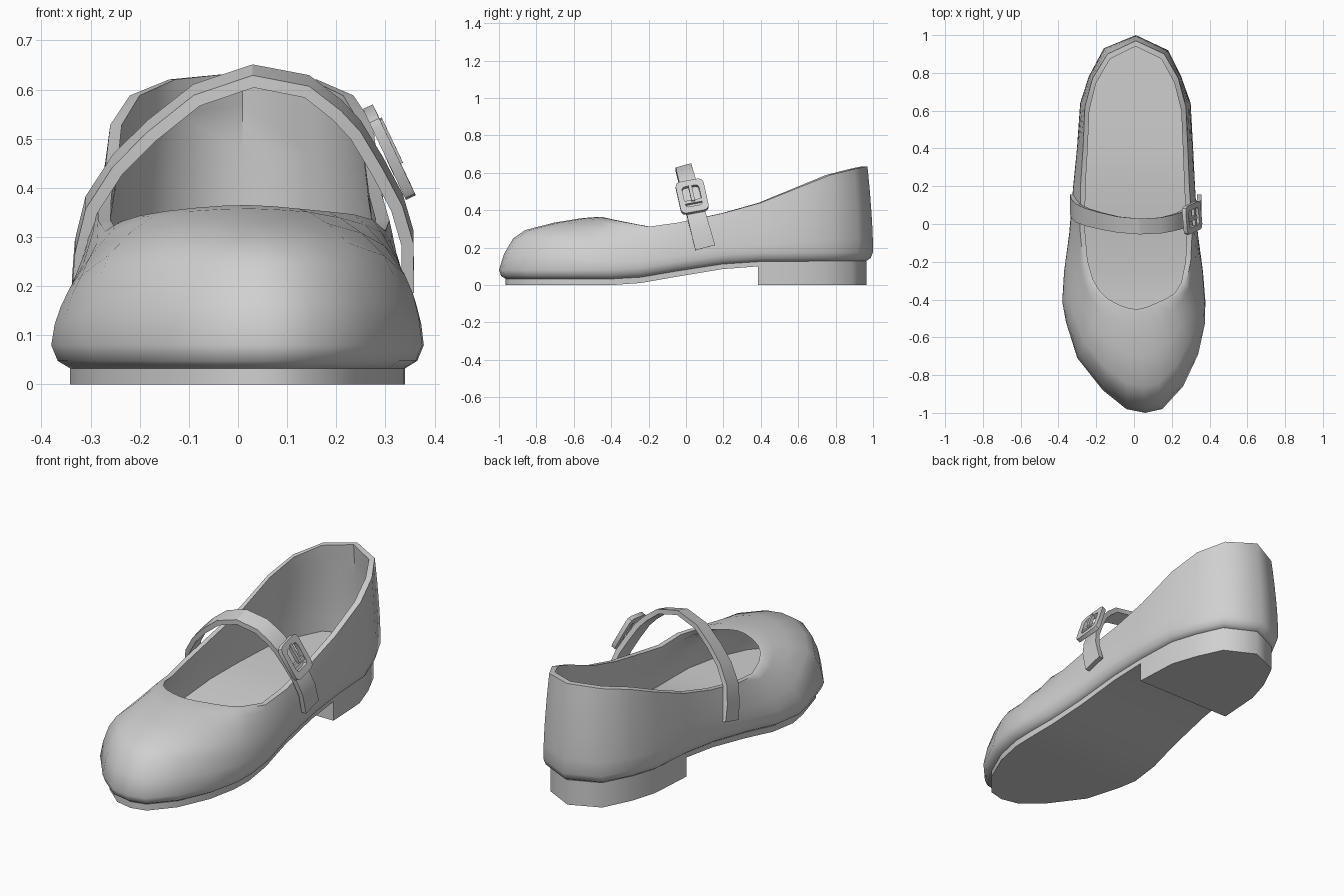
import bpy, bmesh, math
from mathutils import Vector, Matrix

if "Cube" in bpy.data.objects:
    bpy.data.objects.remove(bpy.data.objects["Cube"])

mat = bpy.data.materials.new("plain_grey")
mat.diffuse_color = (0.63, 0.63, 0.63, 1)
mat.use_nodes = True
mat.node_tree.nodes["Principled BSDF"].inputs["Base Color"].default_value = mat.diffuse_color

# footprint at its widest, from toe tip along the left side, heel, then right side
OUTLINE = [(.06, -1), (-.04, -.98), (-.165, -.88), (-.30, -.71), (-.36, -.52), (-.38, -.41),
           (-.37, -.25), (-.343, -.05), (-.322, .2), (-.302, .4), (-.285, .64), (-.24, .78),
           (-.16, .93), (.01, 1), (.18, .92), (.25, .78), (.30, .64), (.313, .4), (.323, .2),
           (.338, -.05), (.365, -.25), (.378, -.41), (.375, -.53), (.34, -.69), (.26, -.86), (.15, -.98)]
# matching points on the edge of the foot opening
RIM = [(.02, -.465), (-.03, -.46), (-.09, -.44), (-.15, -.41), (-.20, -.365), (-.24, -.30),
       (-.27, -.20), (-.285, -.04), (-.283, .2), (-.27, .4), (-.26, .62), (-.22, .77),
       (-.14, .90), (.01, .97), (.16, .90), (.235, .77), (.275, .62), (.285, .4), (.293, .2),
       (.308, -.04), (.30, -.2), (.275, -.32), (.235, -.38), (.18, -.41), (.12, -.435), (.07, -.455)]
RIM_Z = [(-.465, .365), (-.4, .35), (-.2, .312), (0, .34), (.2, .385), (.4, .44), (.6, .52), (.8, .60), (.97, .635)]
BASE_Z = [(-.4, .033), (-.2, .045), (0, .085), (.2, .112), (.4, .125), (1, .13)]
TREAD_Z = [(-.4, 0), (-.2, .015), (0, .055), (.2, .085), (.4, .1), (1, .1)]
# wall profile at the toe: how far in towards the rim, how far up
PROFILE = [(0, 0), (.05, .3), (.14, .59), (.26, .75), (.55, .89), (.83, .975), (1, 1)]


def curve(table, y):
    """Piecewise linear height at y."""
    if y <= table[0][0]:
        return table[0][1]
    for (y0, z0), (y1, z1) in zip(table, table[1:]):
        if y <= y1:
            return z0 + (z1 - z0) * (y - y0) / (y1 - y0)
    return table[-1][1]


def finish(name, bm, smooth=30):
    bmesh.ops.recalc_face_normals(bm, faces=bm.faces)
    me = bpy.data.meshes.new(name)
    bm.to_mesh(me)
    bm.free()
    me.materials.append(mat)
    ob = bpy.data.objects.new(name, me)
    bpy.context.collection.objects.link(ob)
    bpy.ops.object.select_all(action='DESELECT')
    ob.select_set(True)
    bpy.context.view_layer.objects.active = ob
    bpy.ops.object.shade_smooth_by_angle(angle=math.radians(smooth))
    return ob


def loft(name, rings, strips=False, smooth=30):
    """Skin closed rings; cap with cross strips (for curved soles) or one face."""
    bm = bmesh.new()
    vs = [[bm.verts.new(p) for p in r] for r in rings]
    n = len(vs[0])
    for a, b in zip(vs, vs[1:]):
        for i in range(n):
            j = (i + 1) % n
            bm.faces.new((a[i], a[j], b[j], b[i]))
    for r in (vs[0], vs[-1]):
        if not strips:
            bm.faces.new(r)
            continue
        h = n // 2
        bm.faces.new((r[0], r[1], r[-1]))
        for i in range(1, h - 1):
            bm.faces.new((r[i], r[i + 1], r[n - i - 1], r[n - i]))
        bm.faces.new((r[h - 1], r[h], r[h + 1]))
    return finish(name, bm, smooth)


def flat_ring(sx, sy, table, dz=0):
    return [(x * sx, y * sy, curve(table, y) + dz) for x, y in OUTLINE]


def wall_ring(a, b, sx=1, sy=1, dz=0):
    """Ring on the wall: puffy at the toe, straighter along the sides."""
    ring = []
    for (x0, y0), (x1, y1) in zip(OUTLINE, RIM):
        low, high = curve(BASE_Z, y0) + .047, curve(RIM_Z, y1)
        toe = min(max((-y0 - .4) / .4, 0), 1)
        rise = a ** .6 + (b - a ** .6) * toe
        ring.append(((x0 + (x1 - x0) * a) * sx, (y0 + (y1 - y0) * a) * sy,
                     low + (high - low) * rise + dz))
    return ring


# upper: rounded lower edge, outer wall, rim, lining and insole
rings = [flat_ring(.9, .965, BASE_Z), flat_ring(.965, .988, BASE_Z, .015)]
rings += [wall_ring(a, b) for a, b in PROFILE]
rings += [wall_ring(a, b, .91, .97, 0 if a == 1 else -.02) for a, b in reversed(PROFILE)]
loft("upper", rings, strips=True, smooth=52)

# outsole follows the arch
loft("outsole", [flat_ring(.9, .965, TREAD_Z), flat_ring(.9, .965, BASE_Z, .004)], strips=True, smooth=52)

# heel block under the rear of the sole
heel = [(x * .9, y * .965) for x, y in OUTLINE[9:18]]
loft("heel", [[(x, y, z) for x, y in heel] for z in (0, .12)], smooth=52)

# strap arching over the opening, given by its outer face in x and z
PATH = [(-.338, .2), (-.332, .28), (-.31, .37), (-.255, .455), (-.185, .525), (-.09, .6), (.03, .64),
        (.145, .618), (.21, .568), (.25, .525), (.295, .45), (.335, .375), (.357, .3), (.358, .2)]
side = Vector((0, .965, .26))
sections = []
for i, (x, z) in enumerate(PATH):
    p, q = PATH[max(i - 1, 0)], PATH[min(i + 1, len(PATH) - 1)]
    t = Vector((q[0] - p[0], 0, q[1] - p[1])).normalized()
    inward = Vector((t.z, 0, -t.x)) * .025
    c = Vector((x, .103 - .115 * (z - .2) / .434, z))
    w = side * (.055 - .012 * (z - .2) / .434)
    sections.append([c - w, c + w, c + w + inward, c - w + inward])
loft("strap", sections)

# buckle frame of axes: across the strap, along the strap, outward
along = Vector((-.42, -.20, .885)).normalized()
across = along.cross(Vector((.91, 0, .41))).normalized() * -1
out = across.cross(along)
if out.x < 0:
    out = -out
BUCKLE = Matrix.Translation((.298, .033, .468)) @ Matrix((across, along, out)).transposed().to_4x4()


def rounded(w, h, c, z):
    pts = [(w, h - c), (w - .3 * c, h - .3 * c), (w - c, h)]
    q = pts + [(-x, y) for x, y in reversed(pts)]
    q += [(-x, -y) for x, y in q]
    return [BUCKLE @ Vector((x, y, z)) for x, y in q]


# buckle: open rounded frame
bm = bmesh.new()
loops = [rounded(.076, .094, .025, 0), rounded(.076, .094, .025, .022),
         rounded(.046, .06, .015, .022), rounded(.046, .06, .015, 0)]
vs = [[bm.verts.new(p) for p in r] for r in loops]
for k in range(4):
    a, b = vs[k], vs[(k + 1) % 4]
    for i in range(12):
        j = (i + 1) % 12
        bm.faces.new((a[i], a[j], b[j], b[i]))
finish("buckle_frame", bm)


def buckle_box(name, centre, size):
    bm = bmesh.new()
    bmesh.ops.create_cube(bm, size=1, matrix=BUCKLE @ Matrix.Translation(centre)
                          @ Matrix.Diagonal((*size, 1)))
    finish(name, bm)


# prong and the crossbar it hinges on
buckle_box("buckle_prong", (0, .02, .018), (.018, .10, .018))
buckle_box("buckle_bar", (0, -.03, .008), (.092, .018, .018))
